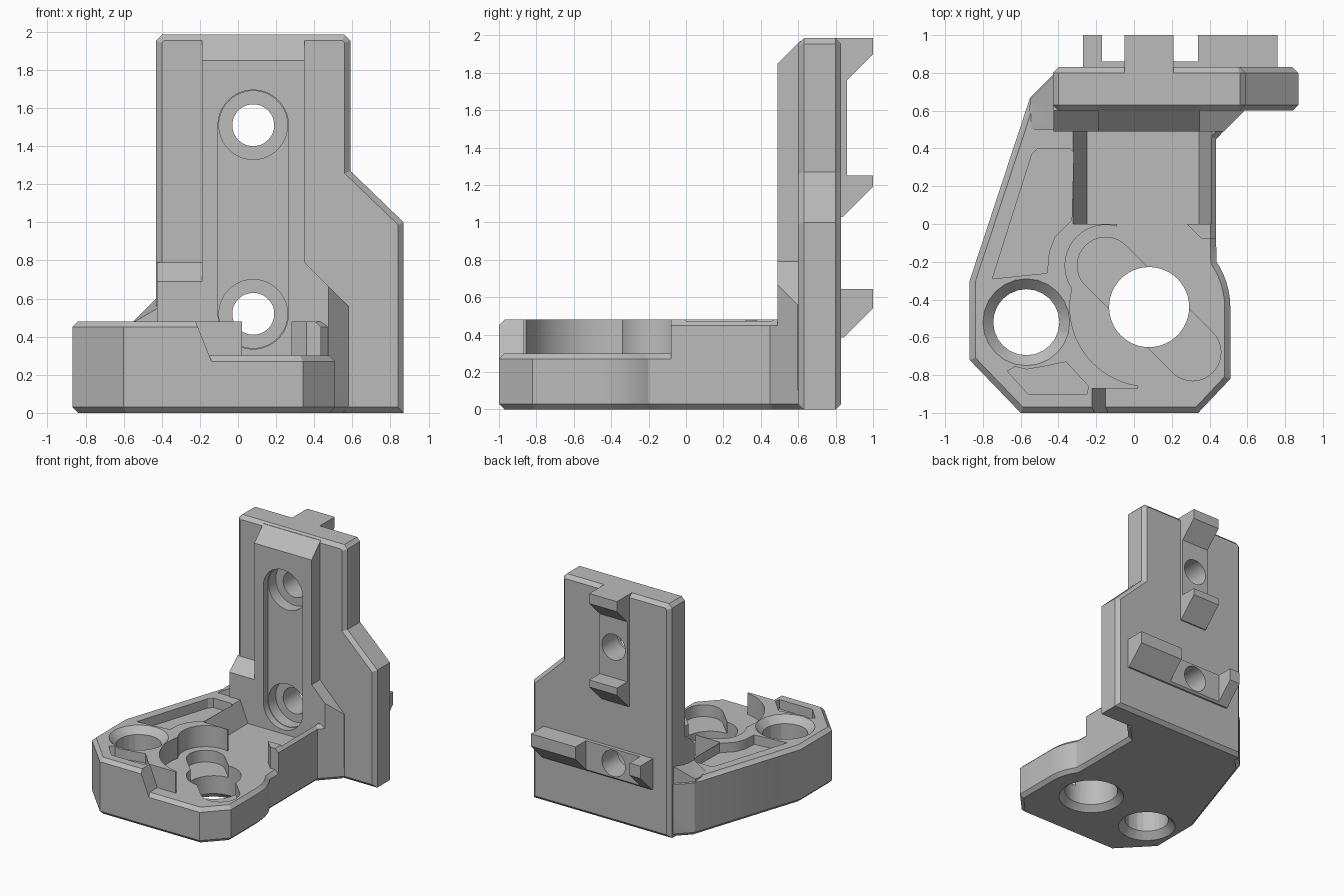
import bpy, bmesh, math
from mathutils import Vector

if "Cube" in bpy.data.objects:
    bpy.data.objects.remove(bpy.data.objects["Cube"])


def make_object(name, bm):
    bmesh.ops.recalc_face_normals(bm, faces=bm.faces[:])
    me = bpy.data.meshes.new(name)
    bm.to_mesh(me)
    bm.free()
    ob = bpy.data.objects.new(name, me)
    bpy.context.collection.objects.link(ob)
    return ob


def prism(name, pts, axis, lo, hi, bevel=0.0, top=None):
    """Extrude a 2D outline along an axis, optionally chamfering both end rims."""
    def put(a, b, h):
        return {'x': (h, a, b), 'y': (a, h, b), 'z': (a, b, h)}[axis]
    bm = bmesh.new()
    low = [bm.verts.new(put(a, b, lo)) for a, b in pts]
    high = [bm.verts.new(put(a, b, top(a, b) if top else hi)) for a, b in pts]
    n = len(pts)
    caps = [bm.faces.new(low[::-1]), bm.faces.new(high)]
    for i in range(n):
        j = (i + 1) % n
        bm.faces.new((low[i], low[j], high[j], high[i]))
    bmesh.ops.recalc_face_normals(bm, faces=bm.faces[:])
    if bevel:
        rim = list({e for f in caps for e in f.edges})
        bmesh.ops.bevel(bm, geom=rim, offset=bevel, segments=1, affect='EDGES')
    return make_object(name, bm)


def circle(cx, cy, r, n=48):
    return [(cx + r * math.cos(math.tau * i / n), cy + r * math.sin(math.tau * i / n))
            for i in range(n)]


def stadium(a, b, r, n=20):
    """Outline of a rounded slot from centre a to centre b."""
    ang = math.atan2(b[1] - a[1], b[0] - a[0])
    pts = []
    for c, start in ((b, ang - math.pi / 2), (a, ang + math.pi / 2)):
        for i in range(n + 1):
            t = start + math.pi * i / n
            pts.append((c[0] + r * math.cos(t), c[1] + r * math.sin(t)))
    return pts


def hull(name, points):
    bm = bmesh.new()
    for p in points:
        bm.verts.new(p)
    res = bmesh.ops.convex_hull(bm, input=bm.verts[:])
    bmesh.ops.dissolve_limit(bm, angle_limit=0.01, verts=bm.verts[:], edges=bm.edges[:])
    return make_object(name, bm)


def rect(x0, x1, y0, y1, z):
    return [(x, y, z) for x in (x0, x1) for y in (y0, y1)]


def cone(name, x, y, r0, r1, z0, z1, n=48):
    return hull(name, [(a, b, z0) for a, b in circle(x, y, r0, n)]
                + [(a, b, z1) for a, b in circle(x, y, r1, n)])


def combine(target, others, op):
    for o in others:
        m = target.modifiers.new("bool", 'BOOLEAN')
        m.operation, m.solver, m.object = op, 'EXACT', o
        bpy.context.view_layer.objects.active = target
        bpy.ops.object.modifier_apply(modifier=m.name)
        bpy.data.objects.remove(o, do_unlink=True)


# Base outline, with the rounded bulge beside the large hole
bulge = [(0.08 + 0.43 * math.cos(t), -0.44 + 0.43 * math.sin(t))
         for t in (math.radians(d) for d in (0, 6, 12, 18, 24, 30, 34))]
outline = [(-0.87, -0.3), (-0.87, -0.72), (-0.6, -1), (0.34, -1), (0.51, -0.82)] + bulge + [
    (0.435, -0.09), (0.435, 0.45), (0.58, 0.6), (0.58, 0.83), (-0.39, 0.83), (-0.55, 0.67)]

# Raised part of the base, with the low area and sloped channels removed
base = prism("bracket", outline, 'z', 0, 0.48, 0.03)
combine(base, [
    prism("round_clearance", circle(0.08, -0.44, 0.42), 'z', -0.1, 0.7),
    prism("slot_clearance", circle(-0.15, -0.22, 0.215), 'z', -0.1, 0.7),
    prism("right_clearance", [(0.02, -1.1), (0.7, -1.1), (0.7, -0.08), (0.36, -0.08),
                              (0.18, 0.1), (-0.09, 0.1), (-0.09, -0.2), (0.02, -0.5)],
          'z', -0.1, 0.7),
    hull("back_channel", rect(-0.09, 0.19, 0.0, 0.35, -0.1) + rect(-0.09, 0.19, 0.0, 0.35, 0.3)
         + rect(-0.37, 0.46, 0.0, 0.62, 0.6)),
    hull("front_channel", rect(0.01, 0.7, -1.1, -0.87, -0.1) + rect(0.01, 0.7, -1.1, -0.87, 0.3)
         + rect(-0.27, 0.7, -1.1, -0.87, 0.6)),
], 'DIFFERENCE')

# Low slab under the whole base
combine(base, [prism("base_slab", outline, 'z', 0, 0.3, 0.03)], 'UNION')

# Upright wall, raised rib and the gussets joining them to the base
wall = [(-0.43, 0), (0.87, 0), (0.87, 1.0), (0.59, 1.27), (0.59, 1.955), (0.56, 1.985),
        (-0.40, 1.985), (-0.43, 1.955)]
right_gusset = prism("right_gusset", [(0.2, 0.1), (0.58, 0.1), (0.58, 0.56), (0.35, 0.79),
                                      (0.2, 0.79)], 'y', 0.49, 0.7)
combine(right_gusset, [prism("corner_cut", [(0.455, 0.47), (0.585, 0.6), (0.9, 0.6),
                                            (0.9, 0.47)], 'z', 0, 1)], 'DIFFERENCE')
combine(base, [
    prism("wall", wall, 'y', 0.6, 0.83, 0.03),
    prism("rib", [(0.49, 0.2), (0.49, 1.85), (0.61, 1.97), (0.7, 1.97), (0.7, 0.2)],
          'x', -0.19, 0.35),
    right_gusset,
    prism("left_gusset", [(0.49, 0.2), (0.49, 0.69), (0.6, 0.79), (0.7, 0.79), (0.7, 0.2)],
          'x', -0.425, -0.1),
    prism("left_wedge", [(-0.56, 0.5), (-0.55, 0.66), (-0.41, 0.8), (-0.3, 0.8), (-0.3, 0.5)],
          'z', 0.3, 0, top=lambda x, y: 0.47 + min(x + 0.56, 0.15)),
], 'UNION')

# Keys and pads on the back
key_low = [(0.8, 0.645), (1, 0.645), (1, 0.54), (0.845, 0.385), (0.8, 0.385)]
combine(base, [
    prism("upper_pad", [(0.8, 1.1), (0.86, 1.1), (0.86, 1.9), (0.8, 1.9)], 'x', -0.05, 0.21),
    prism("top_key", [(0.8, 1.985), (1, 1.985), (1, 1.9), (0.86, 1.76), (0.8, 1.76)],
          'x', -0.05, 0.21),
    prism("middle_key", [(0.8, 1.25), (1, 1.25), (1, 1.19), (0.84, 1.03), (0.8, 1.03)],
          'x', -0.05, 0.21),
    prism("lower_pad", [(0.8, 0.385), (0.845, 0.385), (0.86, 0.4), (0.86, 0.645), (0.8, 0.645)],
          'x', -0.2, 0.4),
    prism("small_key", key_low, 'x', -0.27, -0.17),
    prism("wide_key", key_low, 'x', 0.34, 0.76),
], 'UNION')

# Slot, counterbores and screw holes in the wall
cuts = [prism("wall_slot", stadium((0.08, 0.52), (0.08, 1.51), 0.185), 'y', 0.3, 0.55)]
for z in (0.52, 1.51):
    cuts.append(prism("counterbore", circle(0.08, z, 0.18), 'y', 0.3, 0.65))
    cuts.append(prism("screw_hole", circle(0.08, z, 0.11), 'y', 0.3, 1.1))

# Holes in the base with chamfered mouths, and the diagonal recess
cuts += [
    prism("diagonal_slot", stadium((-0.15, -0.22), (0.31, -0.68), 0.15), 'z', 0.2, 0.45),
    prism("large_hole", circle(0.08, -0.44, 0.212), 'z', -0.1, 0.7),
    cone("large_hole_mouth", 0.08, -0.44, 0.28, 0.2, -0.02, 0.06),
    prism("small_hole", circle(-0.57, -0.52, 0.175, 24), 'z', -0.1, 0.7),
    cone("small_hole_mouth", -0.57, -0.52, 0.25, 0.17, -0.02, 0.06, 24),
    cone("small_hole_top", -0.57, -0.52, 0.17, 0.25, 0.42, 0.5, 24),
]

# Shallow pockets in the top of the base
for pts in ([(-0.75, -0.29), (-0.46, -0.26), (-0.45, -0.15), (-0.42, -0.07), (-0.33, 0.02),
             (-0.32, 0.38), (-0.34, 0.4), (-0.51, 0.4), (-0.54, 0.37)],
            [(-0.67, -0.78), (-0.63, -0.755), (-0.57, -0.77), (-0.48, -0.755), (-0.36, -0.73),
             (-0.24, -0.86), (-0.25, -0.9), (-0.56, -0.9)]):
    cuts.append(prism("pocket", pts, 'z', 0.4, 0.6))
combine(base, cuts, 'DIFFERENCE')

# Single grey material, smooth curved walls with sharp edges
grey = bpy.data.materials.new("plain grey")
grey.diffuse_color = (0.5, 0.5, 0.5, 1)
grey.use_nodes = True
grey.node_tree.nodes["Principled BSDF"].inputs["Base Color"].default_value = grey.diffuse_color
base.data.materials.clear()
base.data.materials.append(grey)
for p in base.data.polygons:
    p.material_index = 0
bpy.ops.object.select_all(action='DESELECT')
base.select_set(True)
bpy.context.view_layer.objects.active = base
bpy.ops.object.shade_smooth_by_angle(angle=math.radians(25))
